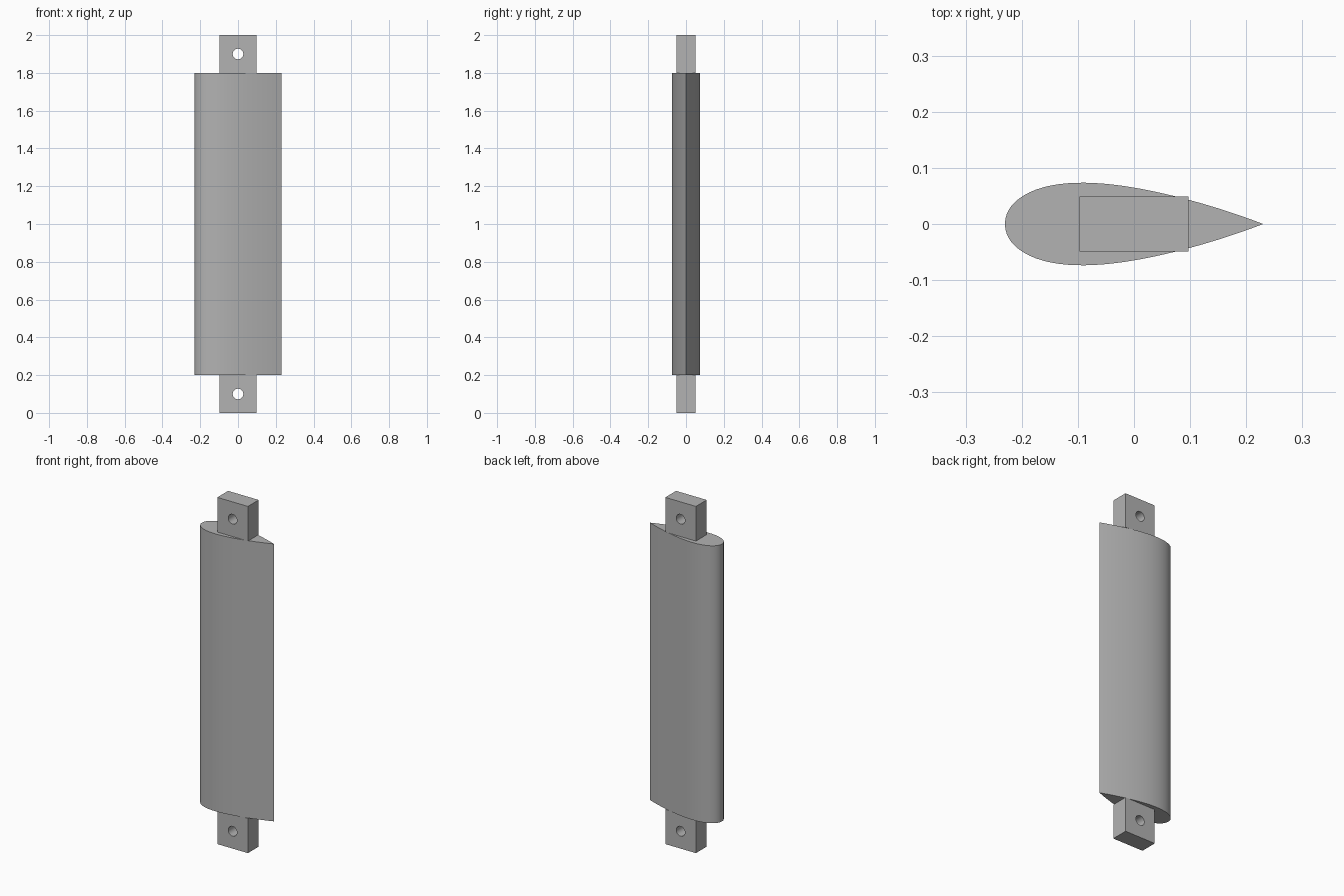
import bpy
import bmesh
import math
from mathutils import Matrix

CHORD, THICKNESS = 0.46, 0.32
BODY_BOTTOM, BODY_TOP = 0.2, 1.8
TAB_WIDTH, TAB_DEPTH, HOLE_RADIUS = 0.195, 0.098, 0.028

cube = bpy.data.objects.get("Cube")
if cube:
    bpy.data.objects.remove(cube, do_unlink=True)

grey = bpy.data.materials.new("plain grey")
grey.use_nodes = True
colour = (0.45, 0.45, 0.45, 1)
grey.diffuse_color = colour
grey.node_tree.nodes["Principled BSDF"].inputs["Base Color"].default_value = colour


def make_object(name, bm):
    bmesh.ops.recalc_face_normals(bm, faces=bm.faces)
    mesh = bpy.data.meshes.new(name)
    bm.to_mesh(mesh)
    bm.free()
    mesh.materials.append(grey)
    obj = bpy.data.objects.new(name, mesh)
    bpy.context.collection.objects.link(obj)
    return obj


def smooth(obj):
    bpy.ops.object.select_all(action='DESELECT')
    obj.select_set(True)
    bpy.context.view_layer.objects.active = obj
    bpy.ops.object.shade_smooth_by_angle(angle=math.radians(30))


def half_thickness(t):
    # Symmetric aerofoil with a closed trailing edge
    return 5 * THICKNESS * CHORD * (0.2969 * math.sqrt(t) - 0.126 * t
                                    - 0.3516 * t**2 + 0.2843 * t**3 - 0.1036 * t**4)


# Aerofoil body: one closed profile, denser at the round nose, extruded upward
steps = 40
ts = [(1 - math.cos(math.pi * i / steps)) / 2 for i in range(steps + 1)]
upper = [((t - 0.5) * CHORD, half_thickness(t)) for t in ts]
upper[0], upper[-1] = (-CHORD / 2, 0), (CHORD / 2, 0)
outline = upper + [(x, -y) for x, y in reversed(upper[1:-1])]
bm = bmesh.new()
face = bm.faces.new([bm.verts.new((x, y, BODY_BOTTOM)) for x, y in outline])
extruded = bmesh.ops.extrude_face_region(bm, geom=[face], use_keep_orig=True)
bmesh.ops.translate(bm, vec=(0, 0, BODY_TOP - BODY_BOTTOM),
                    verts=[v for v in extruded["geom"] if isinstance(v, bmesh.types.BMVert)])
smooth(make_object("aerofoil_body", bm))


# Mounting tabs: blocks with a pin hole running front to back
def mounting_tab(name, z):
    bm = bmesh.new()
    bmesh.ops.create_cube(bm, size=1, matrix=Matrix.Translation((0, 0, z))
                          @ Matrix.Diagonal((TAB_WIDTH, TAB_DEPTH, BODY_BOTTOM, 1)))
    tab = make_object(name, bm)

    bm = bmesh.new()
    bmesh.ops.create_cone(bm, cap_ends=True, segments=32, radius1=HOLE_RADIUS,
                          radius2=HOLE_RADIUS, depth=TAB_DEPTH * 2,
                          matrix=Matrix.Translation((0, 0, z))
                          @ Matrix.Rotation(math.pi / 2, 4, 'X'))
    cutter = make_object(name + "_hole_cutter", bm)
    cutter.hide_render = True

    # Cut the hole, then drop the cutter
    cut = tab.modifiers.new("pin hole", 'BOOLEAN')
    cut.operation = 'DIFFERENCE'
    cut.solver = 'EXACT'
    cut.object = cutter
    bpy.context.view_layer.objects.active = tab
    bpy.ops.object.modifier_apply(modifier=cut.name)
    bpy.data.objects.remove(cutter, do_unlink=True)
    smooth(tab)


mounting_tab("lower_mounting_tab", BODY_BOTTOM / 2)
mounting_tab("upper_mounting_tab", BODY_TOP + BODY_BOTTOM / 2)
